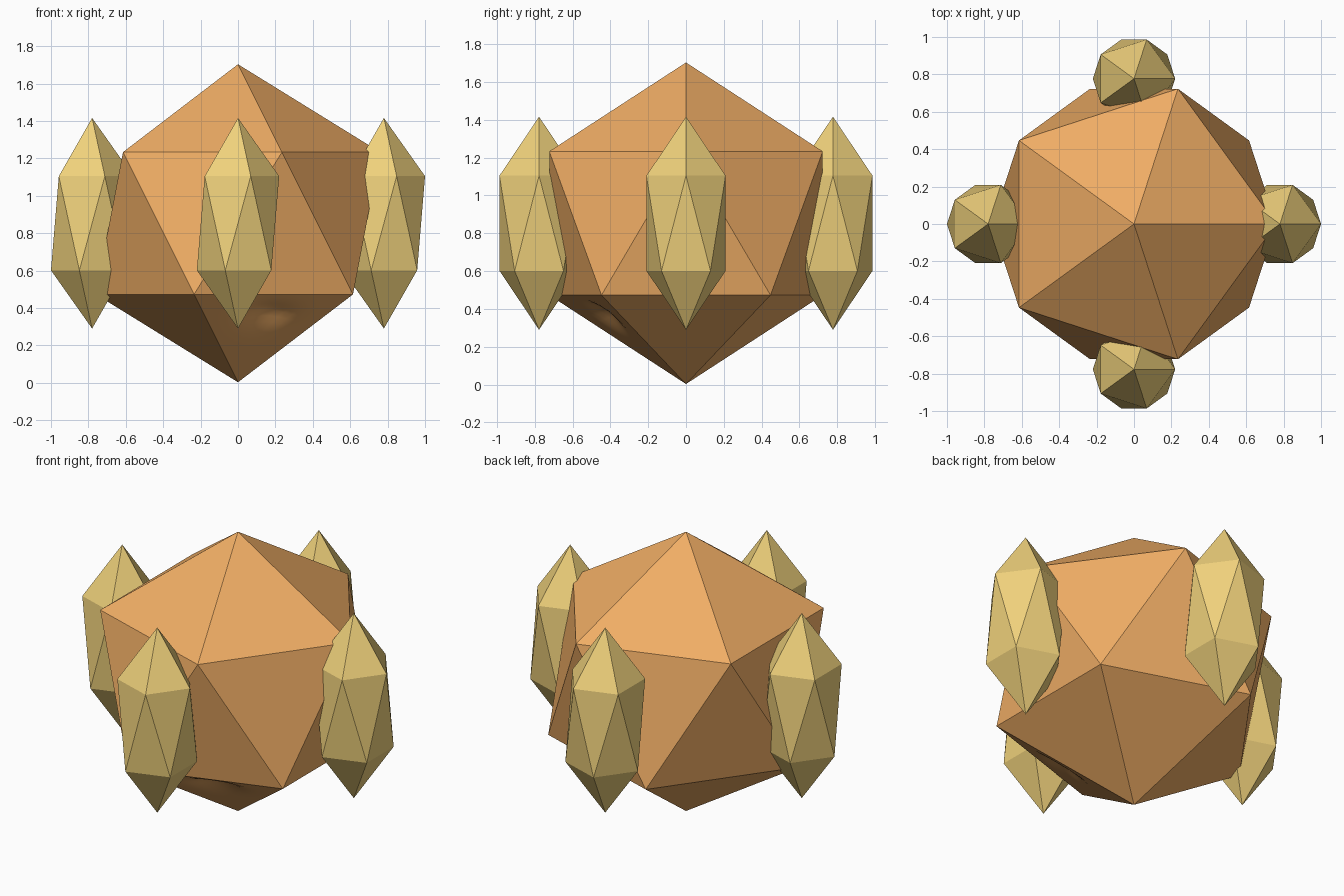
import bpy, bmesh, math
from mathutils import Vector

if "Cube" in bpy.data.objects:
    bpy.data.objects.remove(bpy.data.objects["Cube"])

Z = 0.853  # height of all centres


def material(name, color):
    m = bpy.data.materials.new(name)
    m.diffuse_color = (*color, 1)
    m.use_nodes = True
    m.node_tree.nodes["Principled BSDF"].inputs["Base Color"].default_value = m.diffuse_color
    return m


orange = material("orange", (0.87, 0.42, 0.13))
gold = material("gold", (0.87, 0.64, 0.20))


def make(name, bm, mat, loc):
    me = bpy.data.meshes.new(name)
    bm.to_mesh(me)
    bm.free()
    me.materials.append(mat)
    ob = bpy.data.objects.new(name, me)
    ob.location = loc
    bpy.context.collection.objects.link(ob)
    return ob


def ico(radius, stretch=1.0):
    bm = bmesh.new()
    bmesh.ops.create_icosphere(bm, subdivisions=1, radius=radius)
    bmesh.ops.scale(bm, vec=(1, 1, stretch), verts=bm.verts)
    return bm


# Large core; its lower front-right face becomes a finer patch with a shallow dent
core = ico(0.85)
aim = Vector((0.13, -0.39, -0.54)).normalized()
face = max(core.faces, key=lambda f: f.normal.dot(aim))
normal = face.normal.copy()
a, b, c = [v.co.copy() for v in face.verts]
target = Vector((0.17, -0.47, 0.37 - Z))
centre = target - normal * (target - a).dot(normal)
core.faces.remove(face)

N = 20
grid = {}
for i in range(N + 1):
    for j in range(N + 1 - i):
        k = N - i - j
        p = (a * i + b * j + c * k) / N
        border = min(1.0, 4 * min(i, j, k) / N)
        d = (p - centre).length
        grid[i, j] = core.verts.new(p - normal * 0.05 * border * math.exp(-(d / 0.13) ** 2))
for i in range(N):
    for j in range(N - i):
        tris = [(grid[i, j], grid[i + 1, j], grid[i, j + 1])]
        if i + j < N - 1:
            tris.append((grid[i + 1, j], grid[i + 1, j + 1], grid[i, j + 1]))
        for t in tris:
            core.faces.new(t).smooth = True
core.normal_update()
make("core", core, orange, (0, 0, Z))

# Four tall crystals around the core
for name, x, y in (("right_crystal", 0.78, 0), ("left_crystal", -0.78, 0),
                   ("front_crystal", 0, -0.777), ("back_crystal", 0, 0.777)):
    make(name, ico(0.246, 0.563 / 0.246), gold, (x, y, Z))
